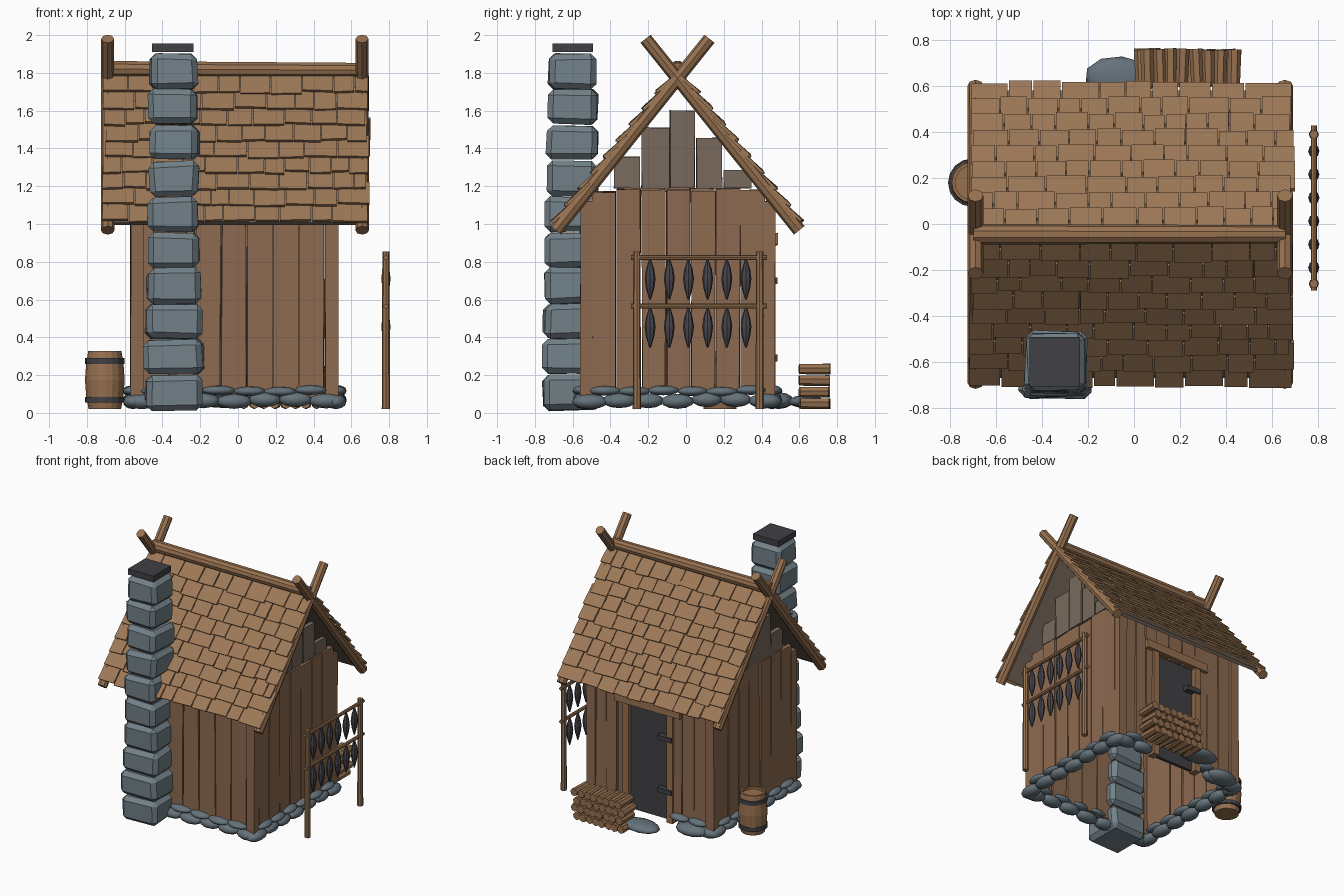
import bpy, bmesh, math, random
from mathutils import Vector, Matrix

if "Cube" in bpy.data.objects:
    bpy.data.objects.remove(bpy.data.objects["Cube"])

random.seed(4)
rnd = random.uniform


def material(name, rgb):
    m = bpy.data.materials.new(name)
    m.diffuse_color = (*rgb, 1)
    m.use_nodes = True
    m.node_tree.nodes["Principled BSDF"].inputs["Base Color"].default_value = m.diffuse_color
    return m


WALL = material("wall wood", (0.27, 0.145, 0.08))
ROOF = material("roof shingle wood", (0.34, 0.19, 0.095))
LOG = material("log wood", (0.31, 0.165, 0.08))
GREY = material("weathered wood", (0.19, 0.145, 0.11))
STONE = material("chimney stone", (0.17, 0.22, 0.25))
ROCK = material("foundation stone", (0.13, 0.17, 0.195))
DARK = material("dark iron", (0.052, 0.05, 0.058))
FISH = material("dried fish", (0.06, 0.06, 0.072))

CX, CY = -0.02, -0.045          # house centre
APEX, SN, CS = 1.77, 0.78, 0.626  # roof apex height, slope sine and cosine


def finish(name, bm, mat, smooth=False):
    bmesh.ops.recalc_face_normals(bm, faces=bm.faces)
    me = bpy.data.meshes.new(name)
    bm.to_mesh(me)
    bm.free()
    me.materials.append(mat)
    for p in me.polygons:
        p.use_smooth = smooth
    ob = bpy.data.objects.new(name, me)
    bpy.context.collection.objects.link(ob)
    return ob


def box(bm, lo, hi, rot=None, jitter=0.0):
    lo, hi = Vector(lo), Vector(hi)
    m = Matrix.Translation((lo + hi) / 2) @ (rot or Matrix()) @ Matrix.Diagonal((*(hi - lo), 1))
    vs = bmesh.ops.create_cube(bm, size=1, matrix=m)["verts"]
    for v in vs:
        v.co += Vector([rnd(-jitter, jitter) for _ in range(3)])
    return vs


def rod(bm, a, b, r1, r2=None, n=8):
    a, b = Vector(a), Vector(b)
    d = b - a
    m = Matrix.Translation((a + b) / 2) @ Vector((0, 0, 1)).rotation_difference(d).to_matrix().to_4x4()
    bmesh.ops.create_cone(bm, cap_ends=True, segments=n, radius1=r1,
                          radius2=r1 if r2 is None else r2, depth=d.length, matrix=m)


def lathe(bm, c, profile, n, squash=1.0):
    rings = [[bm.verts.new((c[0] + squash * r * math.cos(2 * math.pi * i / n),
                            c[1] + r * math.sin(2 * math.pi * i / n), z))
              for i in range(n)] for r, z in profile]
    for a, b in zip(rings, rings[1:]):
        for i in range(n):
            bm.faces.new((a[i], a[(i + 1) % n], b[(i + 1) % n], b[i]))
    bm.faces.new(rings[0])
    bm.faces.new(rings[-1])


def slope(side, x, s, n):
    """Point on the roof: s down the slope from the apex, n out from it."""
    return Vector((x, CY + side * (CS * s + SN * n), APEX - SN * s + CS * n))


# Plank walls, with a gap in the back wall for the door
def planks(bm, a, b, count, along_x, pos, z0, z1):
    w = (b - a) / count
    for i in range(count):
        p, q = a + i * w + 0.004, a + (i + 1) * w - 0.004
        t = 0.017 + rnd(-0.004, 0.004)
        top = z1 + rnd(-0.012, 0.012)
        if along_x:
            box(bm, (p, pos - t, z0), (q, pos + t, top), jitter=0.004)
        else:
            box(bm, (pos - t, p, z0), (pos + t, q, top), jitter=0.004)


bm = bmesh.new()
planks(bm, -0.50, 0.46, 7, True, -0.53, 0.10, 1.10)
planks(bm, -0.50, -0.18, 3, True, 0.44, 0.10, 1.10)
planks(bm, 0.18, 0.46, 3, True, 0.44, 0.10, 1.10)
planks(bm, -0.18, 0.18, 3, True, 0.44, 0.88, 1.10)
for x in (-0.55, 0.51):
    planks(bm, -0.50, 0.42, 7, False, x, 0.12, 1.18)
finish("wall_planks", bm, WALL)

bm = bmesh.new()
for x in (-0.535, 0.495):
    for y in (-0.525, 0.435):
        box(bm, (x - 0.035, y - 0.035, 0.05), (x + 0.035, y + 0.035, 1.12), jitter=0.004)
finish("corner_posts", bm, WALL)

# Stepped gable boards at both ends
bm = bmesh.new()
for x in (-0.55, 0.51):
    for y0, y1, z in ((-0.38, -0.245, 1.355), (-0.235, -0.09, 1.51), (-0.085, 0.045, 1.60),
                      (0.055, 0.19, 1.455), (0.20, 0.345, 1.285)):
        box(bm, (x - 0.015, y0, 1.19), (x + 0.015, y1, z), jitter=0.003)
finish("gable_boards", bm, GREY)

# Door with frame and hinges
bm = bmesh.new()
box(bm, (-0.17, 0.415, 0.06), (0.17, 0.44, 0.88))
finish("door", bm, DARK)
bm = bmesh.new()
for x in (-0.19, 0.19):
    box(bm, (x - 0.025, 0.41, 0.05), (x + 0.025, 0.475, 0.89))
box(bm, (-0.28, 0.43, 0.89), (0.28, 0.485, 0.95), jitter=0.004)
finish("door_frame", bm, LOG)
bm = bmesh.new()
for z in (0.29, 0.70):
    box(bm, (-0.21, 0.44, z - 0.018), (-0.09, 0.485, z + 0.018))
finish("door_hinges", bm, DARK)

# Roof decks
bm = bmesh.new()
for side in (-1, 1):
    quad = [(-0.68, 0.0), (0.645, 0.0), (0.645, 0.985), (-0.68, 0.985)]
    lo = [bm.verts.new(slope(side, x, s, -0.012)) for x, s in quad]
    hi = [bm.verts.new(slope(side, x, s, 0.012)) for x, s in quad]
    bm.faces.new(lo)
    bm.faces.new(hi)
    for i in range(4):
        j = (i + 1) % 4
        bm.faces.new((lo[i], lo[j], hi[j], hi[i]))
finish("roof_deck", bm, GREY)

# Overlapping shingle rows
bm = bmesh.new()
for side in (-1, 1):
    for row in range(9):
        x = -0.71 + rnd(-0.015, 0.01)
        while x < 0.64:
            w = rnd(0.09, 0.18)
            if x + w > 0.62:
                w = 0.685 + rnd(-0.01, 0.02) - x
            s1 = 1.0 - 0.109 * row + rnd(-0.012, 0.008)
            s0 = max(s1 - 0.16, 0.0)
            lift, skew = rnd(0, 0.006), rnd(-0.006, 0.006)
            c = [slope(side, xx, s, n) for s, n in ((s0, 0.010), (s1, 0.030 + lift),
                 (s1, 0.046 + lift), (s0, 0.026)) for xx in (x + 0.003, x + w - 0.003)]
            for k in (2, 4):
                c[k].z += skew
            v = [bm.verts.new(p) for p in c]
            for f in ((0, 1, 3, 2), (2, 3, 5, 4), (4, 5, 7, 6), (6, 7, 1, 0), (0, 2, 4, 6), (1, 3, 5, 7)):
                bm.faces.new([v[i] for i in f])
            x += w
finish("roof_shingles", bm, ROOF)

# Ridge log and crossed rafters
bm = bmesh.new()
rod(bm, (-0.70, CY, 1.82), (0.66, CY, 1.815), 0.045, 0.04, 10)
finish("ridge_log", bm, LOG)
bm = bmesh.new()
for x in (-0.69, 0.657):
    for side in (-1, 1):
        rod(bm, slope(side, x, 1.03, 0), slope(side, x, -0.27, 0), 0.036, 0.034, 8)
finish("crossed_rafters", bm, LOG)

# Chimney of stacked bevelled stones, with a flat cap
bm = bmesh.new()
for i in range(10):
    t = i / 9
    hx, z = 0.155 - 0.035 * t + rnd(-0.006, 0.006), 0.015 + 0.189 * i
    hy = 0.155 - 0.03 * t + rnd(-0.006, 0.006)
    box(bm, (-0.34 - hx, -0.602 - hy, z), (-0.34 + hx, -0.602 + hy, z + 0.184),
        Matrix.Rotation(rnd(-0.05, 0.05), 4, 'Z'), 0.009)
bmesh.ops.bevel(bm, geom=bm.edges[:], offset=0.03, segments=1, affect='EDGES')
finish("chimney_stones", bm, STONE)
bm = bmesh.new()
box(bm, (-0.455, -0.708, 1.91), (-0.235, -0.492, 1.955))
finish("chimney_cap", bm, DARK)


# Foundation stones in two staggered rows
def rock(bm, c, r):
    m = Matrix.Translation(c) @ Matrix.Rotation(rnd(-0.1, 0.1), 4, 'Z') @ Matrix.Diagonal((*r, 1))
    bmesh.ops.create_icosphere(bm, subdivisions=2, radius=1, matrix=m)


bm = bmesh.new()
for i in range(7):
    t = (i + 0.5) / 7
    x, y = -0.59 + 1.14 * t, -0.585 + 1.08 * t
    for z, off in ((0.065, 0.0), (0.118, 0.08)):
        k, zz = rnd(0.9, 1.1), z + rnd(-0.006, 0.006)
        h = 0.04 if off == 0 else 0.026
        if i < 6 or off == 0:
            rock(bm, (x + off, -0.545, zz), (0.095 * k, 0.055, h))
            for wx in (-0.555, 0.52):
                rock(bm, (wx, y + off, zz), (0.055, 0.09 * k, h))
            if abs(x + off) > 0.26:
                rock(bm, (x + off, 0.455, zz), (0.09 * k, 0.055, h))
rock(bm, (-0.40, 0.49, 0.065), (0.13, 0.08, 0.045))
finish("foundation_stones", bm, ROCK, True)
bm = bmesh.new()
rock(bm, (-0.06, 0.635, 0.06), (0.155, 0.095, 0.035))
finish("door_step_stone", bm, ROCK, True)

# Firewood pile
bm = bmesh.new()
for row in range(4):
    for i in range(8):
        x = 0.03 + i * 0.055 + (0.022 if row % 2 else 0) + rnd(-0.006, 0.006)
        z = 0.05 + row * 0.061
        rod(bm, (x + rnd(-0.008, 0.008), 0.602 + rnd(-0.005, 0.005), z),
            (x, 0.76 + rnd(-0.006, 0.006), z), 0.028, 0.03, 7)
finish("firewood_pile", bm, LOG)

# Barrel with hoops
BC = (-0.705, 0.18)
bm = bmesh.new()
lathe(bm, BC, [(0.086, 0.02), (0.099, 0.09), (0.105, 0.175), (0.099, 0.26),
               (0.088, 0.328), (0.074, 0.328), (0.074, 0.308)], 16)
finish("barrel", bm, LOG)
bm = bmesh.new()
for z in (0.07, 0.275):
    rod(bm, (*BC, z - 0.015), (*BC, z + 0.015), 0.104, n=16)
finish("barrel_hoops", bm, DARK)

# Drying rack with hanging fish
RX = 0.783
bm = bmesh.new()
for y in (-0.26, 0.39):
    rod(bm, (RX, y, 0.02), (RX, y, 0.855), 0.022, 0.019, 8)
rod(bm, (RX, -0.29, 0.822), (RX, 0.43, 0.822), 0.013, n=8)
rod(bm, (RX, -0.29, 0.565), (RX, 0.43, 0.565), 0.013, n=8)
finish("drying_rack", bm, LOG)
bm = bmesh.new()
for i in range(6):
    for top in (0.81, 0.555):
        lathe(bm, (RX, -0.19 + 0.1015 * i),
              [(0.006, top), (0.022, top - 0.05), (0.029, top - 0.10),
               (0.022, top - 0.15), (0.005, top - 0.21)], 8, 0.85)
finish("hanging_fish", bm, FISH)
